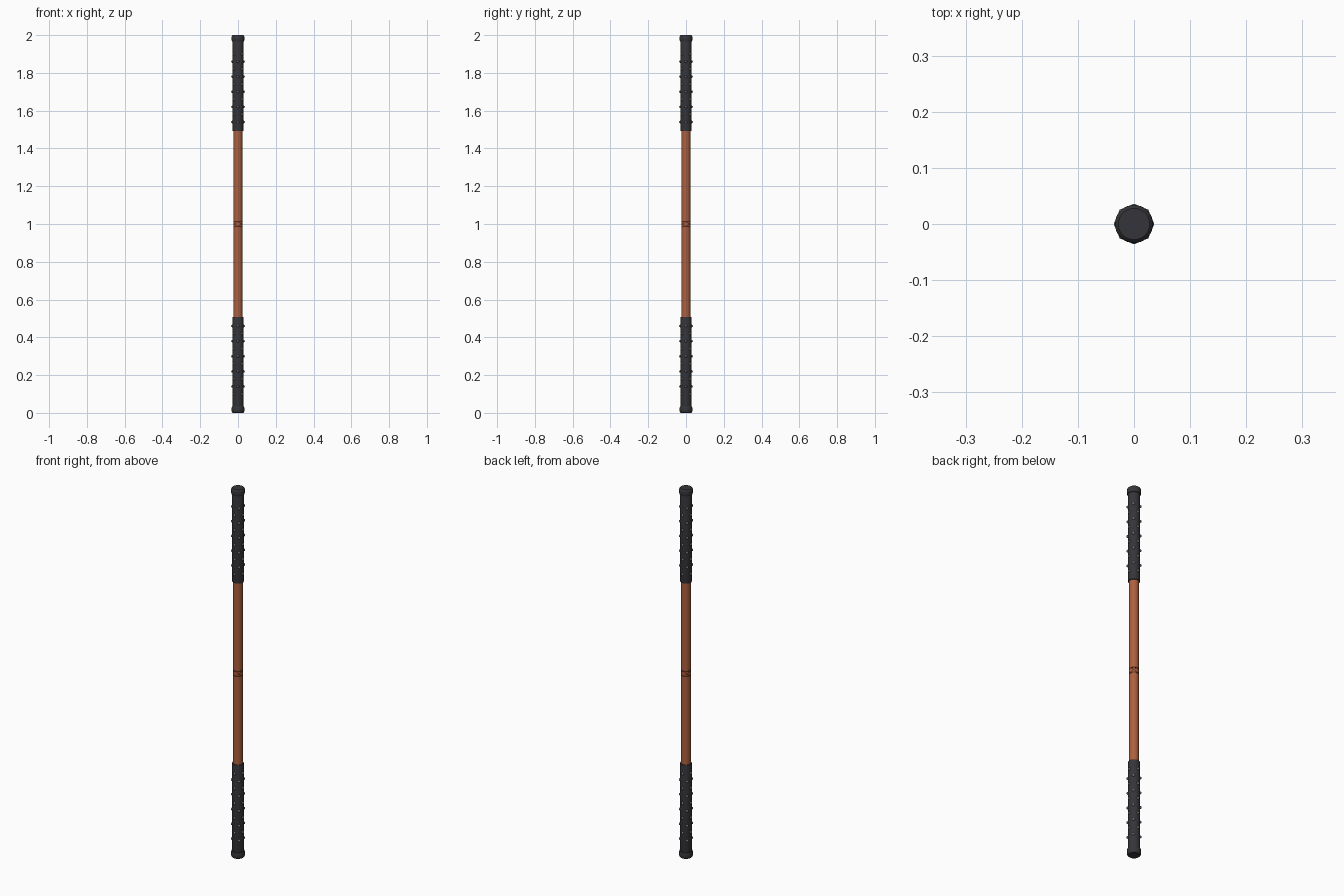
import bpy, bmesh, math
from mathutils import Vector, Matrix

if "Cube" in bpy.data.objects:
    bpy.data.objects.remove(bpy.data.objects["Cube"])


def material(name, rgb):
    m = bpy.data.materials.new(name)
    m.diffuse_color = (*rgb, 1)
    m.use_nodes = True
    m.node_tree.nodes["Principled BSDF"].inputs["Base Color"].default_value = m.diffuse_color
    return m


WOOD = material("reddish wood", (0.42, 0.118, 0.05))
CARVE = material("dark brown carving", (0.10, 0.025, 0.010))
GRIP = material("charcoal wrap", (0.036, 0.036, 0.042))
STUD = material("grey stud", (0.16, 0.16, 0.17))


def finish(name, bm, mat, smooth=True):
    bmesh.ops.recalc_face_normals(bm, faces=bm.faces)
    me = bpy.data.meshes.new(name)
    bm.to_mesh(me)
    bm.free()
    me.materials.append(mat)
    ob = bpy.data.objects.new(name, me)
    bpy.context.collection.objects.link(ob)
    if smooth:
        bpy.context.view_layer.objects.active = ob
        ob.select_set(True)
        bpy.ops.object.shade_smooth_by_angle(angle=math.radians(35))
        ob.select_set(False)
    return ob


def lathe(name, profile, mat, sides=32, flip=False):
    """Solid of revolution from (radius, z) points; flip mirrors about z = 1."""
    bm = bmesh.new()
    rings = []
    for r, z in profile:
        z = 2 - z if flip else z
        rings.append([bm.verts.new((r * math.cos(2 * math.pi * i / sides),
                                    r * math.sin(2 * math.pi * i / sides), z))
                      for i in range(sides)])
    for a, b in zip(rings, rings[1:]):
        for i in range(sides):
            j = (i + 1) % sides
            bm.faces.new((a[i], a[j], b[j], b[i]))
    bm.faces.new(rings[0])
    bm.faces.new(rings[-1])
    return finish(name, bm, mat)


# Wooden shaft
R = 0.0235
lathe("shaft", [(R, 0.48), (R, 1.52)], WOOD)

# Carved band in the middle: two thin rings with crosses between them
for label, z in (("lower", 0.987), ("upper", 1.013)):
    lathe(label + "_band_ring", [(R, z - 0.003), (R + 0.001, z - 0.003),
                                 (R + 0.001, z + 0.003), (R, z + 0.003)], CARVE)
bm = bmesh.new()
for k in range(4):
    for s in (-1, 1):
        prev = None
        for n in range(9):
            t = n / 8 - 0.5
            a = (k + 0.5 + s * t) * math.pi / 2
            z = 1 + t * 0.026
            r = R + 0.0008
            pair = [bm.verts.new((r * math.cos(a), r * math.sin(a), z + d))
                    for d in (-0.002, 0.002)]
            if prev:
                bm.faces.new((prev[0], pair[0], pair[1], prev[1]))
            prev = pair
finish("band_crosses", bm, CARVE)

# Both ends: wrapped grip, rounded cap and staggered studs
for end, flip in (("bottom", False), ("top", True)):
    lathe(end + "_grip", [(0.027, 0.02), (0.0295, 0.03), (0.0295, 0.503),
                          (0.0285, 0.508), (0.022, 0.508)], GRIP, flip=flip)
    lathe(end + "_cap", [(0.028, 0.0), (0.0315, 0.003), (0.034, 0.009),
                         (0.034, 0.027), (0.032, 0.033), (0.028, 0.035)], GRIP, flip=flip)
    bm = bmesh.new()
    for row in range(10):
        z = 0.10 + 0.04 * row
        for k in range(4):
            a = (k + 0.5 * ((row + 1) % 2)) * math.pi / 2
            out = Vector((math.cos(a), math.sin(a), 0))
            m = (Matrix.Translation(out * 0.029 + Vector((0, 0, 2 - z if flip else z)))
                 @ out.to_track_quat('Z', 'Y').to_matrix().to_4x4())
            bmesh.ops.create_uvsphere(bm, u_segments=10, v_segments=8,
                                      radius=0.007, matrix=m)
    finish(end + "_studs", bm, STUD)
